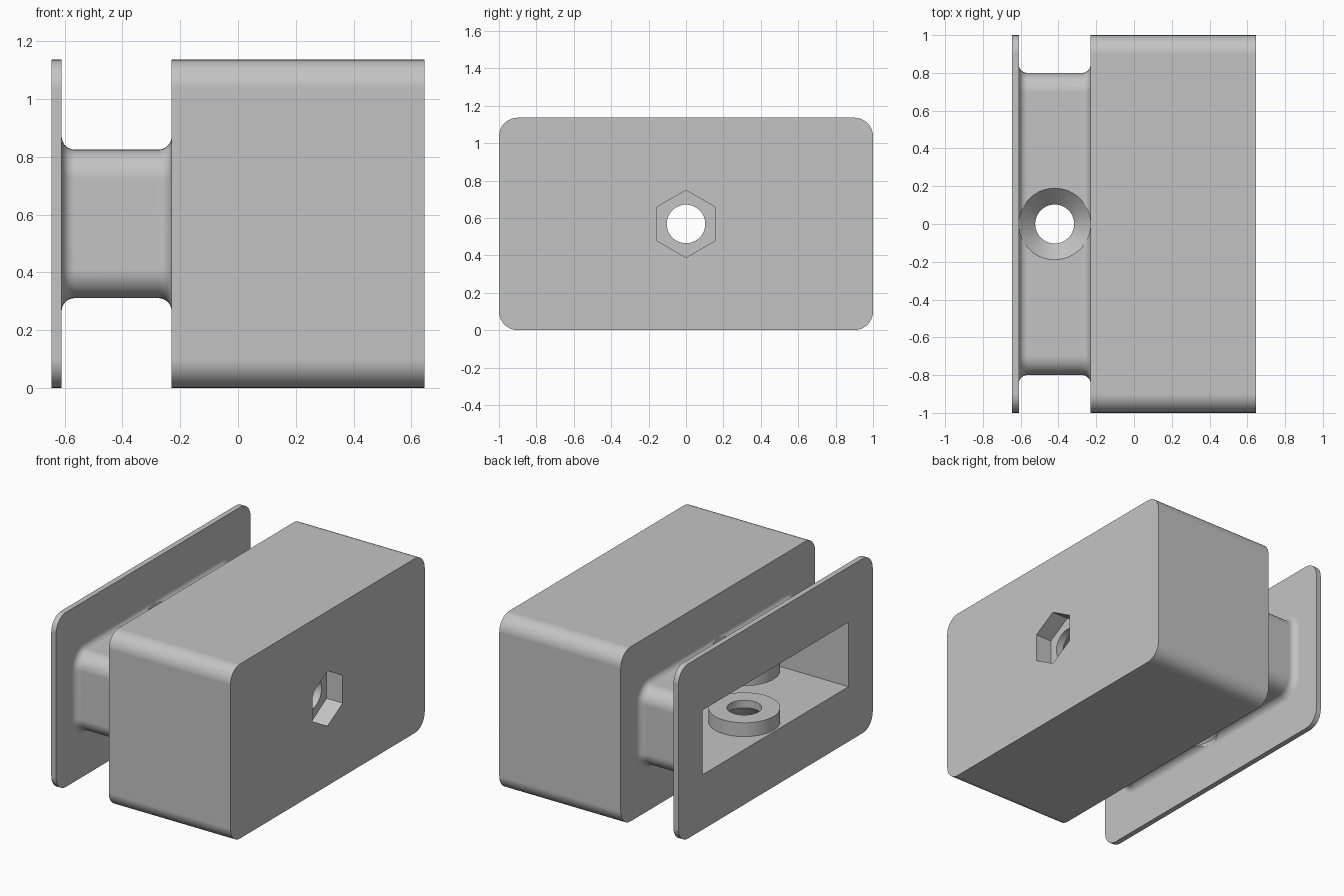
import bpy, bmesh
from math import sin, cos, pi, radians
from mathutils import Matrix

if "Cube" in bpy.data.objects:
    bpy.data.objects.remove(bpy.data.objects["Cube"], do_unlink=True)

MID_Z = 0.568          # height of the central axis
BOLT_X = -0.42         # vertical bolt hole position
HALF_X = 0.645
FLANGE_X, BLOCK_X = -0.61, -0.23
NECK_Y, NECK_Z, FILLET = 0.80, 0.257, 0.045

grey = bpy.data.materials.new("light grey")
grey.use_nodes = True
grey.diffuse_color = (0.55, 0.55, 0.55, 1)
grey.node_tree.nodes["Principled BSDF"].inputs["Base Color"].default_value = (0.55, 0.55, 0.55, 1)


def to_object(name, bm):
    bmesh.ops.recalc_face_normals(bm, faces=bm.faces)
    mesh = bpy.data.meshes.new(name)
    bm.to_mesh(mesh)
    bm.free()
    mesh.materials.append(grey)
    ob = bpy.data.objects.new(name, mesh)
    bpy.context.collection.objects.link(ob)
    return ob


def rounded_ring(bm, x, hy, hz, r, steps=8):
    """Rounded rectangle of vertices at one station along x."""
    ring = []
    for q, (sy, sz) in enumerate([(1, 1), (-1, 1), (-1, -1), (1, -1)]):
        for i in range(steps + 1):
            a = (q + i / steps) * pi / 2
            ring.append(bm.verts.new((x, sy * (hy - r) + r * cos(a),
                                      MID_Z + sz * (hz - r) + r * sin(a))))
    return ring


def loft(name, stations):
    bm = bmesh.new()
    rings = [rounded_ring(bm, *s) for s in stations]
    for a, b in zip(rings, rings[1:]):
        for i in range(len(a)):
            j = (i + 1) % len(a)
            bm.faces.new((a[i], a[j], b[j], b[i]))
    bm.faces.new(rings[0])
    bm.faces.new(rings[-1])
    return to_object(name, bm)


def box(name, x0, x1, hy, hz):
    bm = bmesh.new()
    bmesh.ops.create_cube(bm, size=1, matrix=Matrix.Translation(((x0 + x1) / 2, 0, MID_Z))
                          @ Matrix.Diagonal((x1 - x0, 2 * hy, 2 * hz, 1)))
    return to_object(name, bm)


def turned(name, profile, matrix, sides=64):
    """Solid of revolution about local z from (radius, height) pairs."""
    bm = bmesh.new()
    rings = [[bm.verts.new((r * cos(2 * pi * i / sides), r * sin(2 * pi * i / sides), h))
              for i in range(sides)] for r, h in profile]
    for a, b in zip(rings, rings[1:]):
        for i in range(sides):
            j = (i + 1) % sides
            bm.faces.new((a[i], a[j], b[j], b[i]))
    bm.faces.new(rings[0])
    bm.faces.new(rings[-1])
    bm.transform(matrix)
    return to_object(name, bm)


def combine(body, tool, operation):
    mod = body.modifiers.new(tool.name, 'BOOLEAN')
    mod.object, mod.operation, mod.solver = tool, operation, 'EXACT'
    bpy.context.view_layer.objects.active = body
    bpy.ops.object.modifier_apply(modifier=mod.name)
    bpy.data.objects.remove(tool, do_unlink=True)


# Flange, filleted neck and block as one loft along x
def neck_station(x, grow):
    return (x, NECK_Y + grow, NECK_Z + grow, 0.1 + grow)


full = (1.0, MID_Z, 0.1)
angles = [i * pi / 16 for i in range(9)]
flare = [(FILLET * (1 - sin(a)), FILLET * (1 - cos(a))) for a in angles]
stations = [(-HALF_X, *full), (FLANGE_X, *full)]
stations += [neck_station(FLANGE_X + g, d) for d, g in
             [(grow, step) for grow, step in flare]]
stations += [neck_station(BLOCK_X - step, grow) for grow, step in reversed(flare)]
stations += [(BLOCK_X, *full), (HALF_X, *full)]
body = loft("housing", stations)

# Long rectangular pocket opening through the flange
combine(body, box("pocket_cutter", -0.8, 0.48, 0.75, 0.21), 'DIFFERENCE')

# Bosses inside the pocket and countersunk bolt holes, above and below
for side, up in (("top", 1), ("bottom", -1)):
    place = Matrix.Translation((BOLT_X, 0, MID_Z)) @ Matrix.Rotation(0 if up > 0 else pi, 4, 'X')
    boss = turned(side + "_boss", [(0.212, 0.12), (0.212, 0.225)], place)
    combine(body, boss, 'UNION')
    sink = turned(side + "_countersink", [(0.103, 0.05), (0.103, NECK_Z - 0.088),
                                          (0.1895, NECK_Z), (0.1895, NECK_Z + 0.1)], place)
    combine(body, sink, 'DIFFERENCE')

# Hexagonal nut recess and round hole in the end wall
along_x = Matrix.Translation((0, 0, MID_Z)) @ Matrix.Rotation(pi / 2, 4, 'Y')
combine(body, turned("nut_recess", [(0.18, 0.53), (0.18, 0.8)], along_x, 6), 'DIFFERENCE')
combine(body, turned("end_hole", [(0.103, 0.4), (0.103, 0.7)], along_x), 'DIFFERENCE')

# Smooth fillets, crisp edges and level flats
bpy.ops.object.select_all(action='DESELECT')
body.select_set(True)
bpy.context.view_layer.objects.active = body
bpy.ops.object.shade_smooth_by_angle(angle=radians(30))
weighted = body.modifiers.new("even_flats", 'WEIGHTED_NORMAL')
weighted.keep_sharp = True
